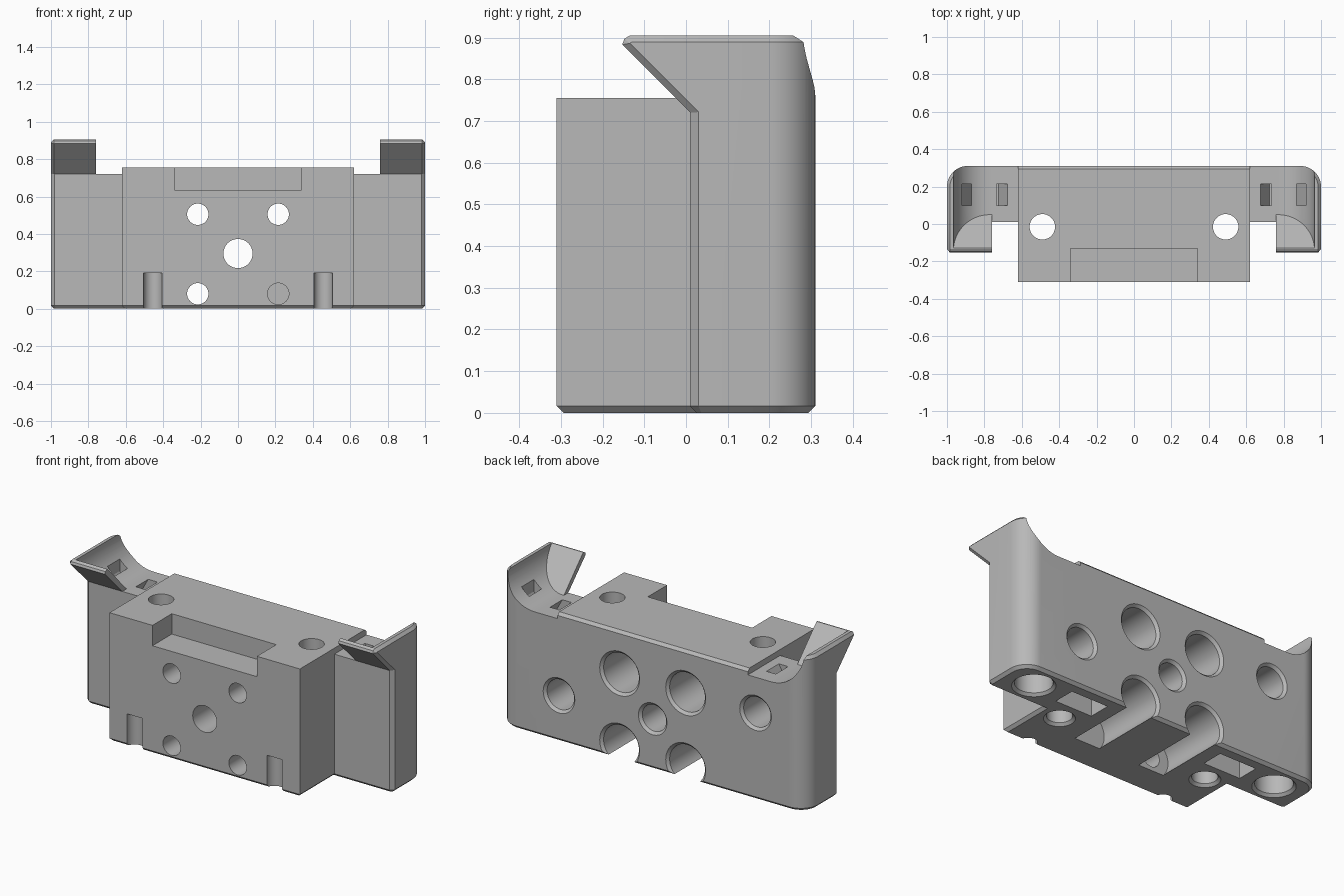
import bpy, bmesh, math
from mathutils import Vector

cube = bpy.data.objects.get("Cube")
if cube:
    bpy.data.objects.remove(cube, do_unlink=True)

# Single plastic colour
grey = bpy.data.materials.new("plain grey")
grey.use_nodes = True
grey.diffuse_color = (0.48, 0.48, 0.48, 1)
grey.node_tree.nodes["Principled BSDF"].inputs["Base Color"].default_value = grey.diffuse_color


def loft(name, rings, bevel=0.0, pick=None):
    """Closed solid through matching rings of points, with optional chamfers."""
    bm = bmesh.new()
    loops = [[bm.verts.new(p) for p in ring] for ring in rings]
    n = len(loops[0])
    bm.faces.new(loops[0])
    bm.faces.new(loops[-1])
    for a, b in zip(loops, loops[1:]):
        for i in range(n):
            j = (i + 1) % n
            bm.faces.new((a[i], a[j], b[j], b[i]))
    bmesh.ops.recalc_face_normals(bm, faces=bm.faces)
    if bevel:
        edges = [e for e in bm.edges if pick(e.verts[0].co, e.verts[1].co)]
        bmesh.ops.bevel(bm, geom=edges, offset=bevel, segments=1, affect='EDGES')
        bmesh.ops.recalc_face_normals(bm, faces=bm.faces)
    mesh = bpy.data.meshes.new(name)
    bm.to_mesh(mesh)
    bm.free()
    mesh.materials.append(grey)
    ob = bpy.data.objects.new(name, mesh)
    bpy.context.collection.objects.link(ob)
    return ob


def box(name, x0, x1, y0, y1, z0, z1, **kw):
    return loft(name, [[(x0, y0, z), (x1, y0, z), (x1, y1, z), (x0, y1, z)]
                       for z in (z0, z1)], **kw)


def bore(axis, a, b, steps):
    """Stepped round cutter; steps are (position, radius) along y or z."""
    rings = []
    for t, r in steps:
        ring = []
        for k in range(48):
            u = a + r * math.cos(k * math.tau / 48)
            v = b + r * math.sin(k * math.tau / 48)
            ring.append((u, t, v) if axis == 'y' else (u, v, t))
        rings.append(ring)
    return loft("cutter", rings)


def combine(target, tool, operation='DIFFERENCE'):
    tool.hide_render = True
    mod = target.modifiers.new("combine", 'BOOLEAN')
    mod.operation, mod.solver, mod.object = operation, 'EXACT', tool
    bpy.context.view_layer.objects.active = target
    bpy.ops.object.modifier_apply(modifier=mod.name)
    bpy.data.objects.remove(tool, do_unlink=True)


def arc(cx, cy, r, start, end, n=14):
    return [(cx + r * math.cos(math.radians(start + (end - start) * i / n)),
             cy + r * math.sin(math.radians(start + (end - start) * i / n)))
            for i in range(n + 1)]


SIDES = (-1, 1)
FLOOR, TOP, BACK = 0.72, 0.905, 0.31

# Wide rear slab with rounded back corners and chamfered rims
outline = [(-0.98, 0.01), (0.98, 0.01), (1, 0.03)]
outline += arc(0.89, 0.20, 0.11, 0, 90) + arc(-0.89, 0.20, 0.11, 90, 180) + [(-1, 0.03)]
body = loft("carriage_body", [[(x, y, z) for x, y in outline] for z in (0, TOP)],
            bevel=0.016, pick=lambda p, q: abs(p.z - q.z) < 0.001)
combine(body, box("cutter", -0.76, 0.76, -1, 1, FLOOR, 1.2))

for s in SIDES:
    # Forward leaning horn with a chamfered outer side
    side = [(0.01, FLOOR), (-0.153, 0.883), (-0.148, 0.897), (-0.135, TOP),
            (0.10, TOP), (0.10, FLOOR)]
    horn = loft("horn", [[(s * x, y, z) for y, z in side] for x in (0.76, 1)],
                bevel=0.016, pick=lambda p, q: abs(p.x) > 0.99 and abs(q.x) > 0.99
                and max(p.y, q.y) < 0.099 or abs(p.x) > 0.99 and abs(q.x) > 0.99
                and min(p.z, q.z) > 0.9)
    combine(body, horn, 'UNION')

    # Round scoop, open to the back and closed by the sloping horn
    curve = [(0.72, FLOOR)] + arc(0.77, 0.915, 0.195, 270, 360, 18)
    curve += [(0.965, 1.0), (0.72, 1.0)]
    combine(body, loft("cutter", [
        [(s * x, 0.05 - 0.97 * (z - FLOOR), z) for x, z in curve],
        [(s * x, 0.6, z) for x, z in curve]]))

# Central block
block = box("block", -0.62, 0.62, -0.31, BACK, 0, 0.755, bevel=0.016,
            pick=lambda p, q: max(p.z, q.z) < 0.01 or min(p.y, q.y) > 0.3 and min(p.z, q.z) > 0.7)
combine(body, block, 'UNION')

# Front pocket in the upper face
combine(body, box("cutter", -0.34, 0.34, -0.5, -0.13, 0.635, 0.9))


def back_bore(x, z, r, end, lip=0.015):
    combine(body, bore('y', x, z, [(0.4, r + lip), (BACK, r + lip), (BACK - lip, r), (end, r)]))


# Centre bore and the two blind bores
back_bore(0, 0.295, 0.078, -0.5)
back_bore(0.61, 0.27, 0.088, 0.10)
back_bore(-0.67, 0.51, 0.088, 0.10)

for s in SIDES:
    # Bolt holes with deep rear counterbores
    for z in (0.08, 0.505):
        back_bore(s * 0.215, z, 0.115, -0.12)
        combine(body, bore('y', s * 0.215, z, [(-0.5, 0.057), (0.0, 0.057)]))

    # Vertical through holes, wing sockets and front notches
    combine(body, bore('z', s * 0.49, -0.015,
                       [(-0.1, 0.083), (0, 0.083), (0.015, 0.068), (0.9, 0.068)]))
    combine(body, bore('z', s * 0.81, 0.16,
                       [(-0.1, 0.115), (0, 0.115), (0.015, 0.10), (0.25, 0.10)]))
    combine(body, bore('z', s * 0.455, -0.31, [(-0.1, 0.05), (0.19, 0.05)]))

    # Rectangular pocket underneath
    combine(body, box("cutter", s * 0.5 - 0.12, s * 0.5 + 0.12, 0.11, 0.24, -0.1, 0.12))

    # Leaning strap slots in the scoop
    for x, w, lean in ((0.705, 0.03, 0.05), (0.895, 0.025, -0.05)):
        rings = []
        for z, dx in ((0.82, 0), (0.72, 0), (0.63, lean)):
            rings.append([(s * (x + dx + i * w), y, z) for i, y in
                          ((-1, 0.10), (1, 0.10), (1, 0.215), (-1, 0.215))])
        combine(body, loft("cutter", rings))

# Smooth rounds, sharp edges
bpy.ops.object.select_all(action='DESELECT')
body.select_set(True)
bpy.context.view_layer.objects.active = body
bpy.ops.object.shade_smooth_by_angle(angle=math.radians(25))
